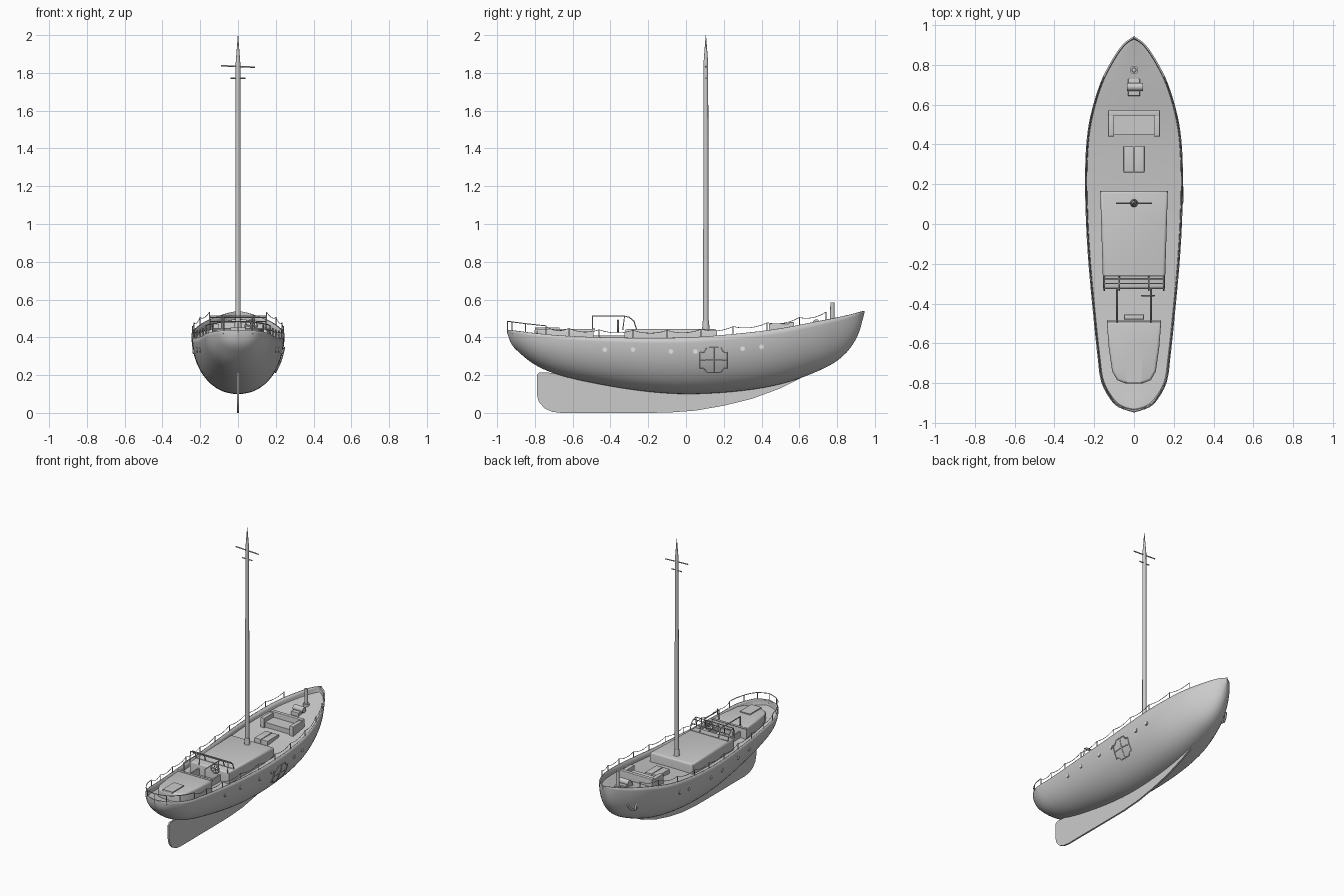
import bpy, bmesh, math
from mathutils import Vector, Matrix

cube = bpy.data.objects.get("Cube")
if cube:
    bpy.data.objects.remove(cube)


def material(name, value):
    m = bpy.data.materials.new(name)
    m.use_nodes = True
    col = (value, value, value, 1)
    m.diffuse_color = col
    m.node_tree.nodes["Principled BSDF"].inputs["Base Color"].default_value = col
    return m


GREY = material("plain_grey", 0.6)
WHITE = material("porthole_white", 0.9)
made = []

# Hull lines: y, sheer height, keel height, half width
LINES = [(-.945, .44, .42, 0), (-.93, .438, .375, .06), (-.9, .434, .335, .105),
         (-.8, .422, .255, .163), (-.67, .41, .2, .183), (-.45, .4, .15, .206),
         (-.2, .397, .112, .229), (.02, .4, .1, .242), (.28, .42, .115, .246),
         (.5, .447, .152, .228), (.7, .485, .222, .173), (.83, .511, .3, .108),
         (.91, .53, .41, .05), (.945, .54, .53, 0)]


def lines_at(y):
    """Smooth sheer, keel and half width at a station."""
    last = len(LINES) - 1
    i = max(k for k in range(last) if LINES[k][0] <= y + 1e-9 or k == 0)
    a, b = LINES[i], LINES[i + 1]
    p, n = LINES[max(i - 1, 0)], LINES[min(i + 2, last)]
    h = b[0] - a[0]
    t = min(max((y - a[0]) / h, 0), 1)
    out = []
    for c in (1, 2, 3):
        m0 = (b[c] - p[c]) / (b[0] - p[0]) * h
        m1 = (n[c] - a[c]) / (n[0] - a[0]) * h
        out.append((2*t**3 - 3*t*t + 1) * a[c] + (t**3 - 2*t*t + t) * m0
                   + (3*t*t - 2*t**3) * b[c] + (t**3 - t*t) * m1)
    return out[0], out[1], max(out[2], 0)


def half_width(y, z):
    s, b, w = lines_at(y)
    d = min(max((s - z) / max(s - b, .001), 0), 1)
    return w * math.sqrt(1 - d * d) ** .92


def finish(bm, name, mat=GREY):
    me = bpy.data.meshes.new(name)
    bm.to_mesh(me)
    bm.free()
    ob = bpy.data.objects.new(name, me)
    bpy.context.collection.objects.link(ob)
    me.materials.append(mat)
    made.append(ob)
    return ob


def loft(name, rows):
    bm = bmesh.new()
    grid = [[bm.verts.new(p) for p in r] for r in rows]
    for a, b in zip(grid, grid[1:]):
        for j in range(len(a) - 1):
            bm.faces.new((a[j], a[j + 1], b[j + 1], b[j]))
    bmesh.ops.remove_doubles(bm, verts=bm.verts, dist=.0005)
    return finish(bm, name)


def prism(name, outline, depth, bevel=0):
    """Solid swept from a flat outline of 3D points along a vector."""
    bm = bmesh.new()
    face = bm.faces.new([bm.verts.new(p) for p in outline])
    ext = bmesh.ops.extrude_face_region(bm, geom=[face])
    moved = [v for v in ext["geom"] if isinstance(v, bmesh.types.BMVert)]
    bmesh.ops.translate(bm, verts=moved, vec=depth)
    bmesh.ops.recalc_face_normals(bm, faces=bm.faces)
    if bevel:
        top = [e for e in bm.edges if all(v in moved for v in e.verts)]
        bmesh.ops.bevel(bm, geom=top, offset=bevel, segments=3, profile=.5, affect='EDGES')
    return finish(bm, name)


def block(name, x0, x1, y0, y1, z0, z1, bevel=0):
    return prism(name, [(x0, y0, z0), (x1, y0, z0), (x1, y1, z0), (x0, y1, z0)],
                 (0, 0, z1 - z0), bevel)


def rod(name, p, q, r1, r2=None, mat=GREY, sides=16):
    p, q = Vector(p), Vector(q)
    bm = bmesh.new()
    turn = (q - p).to_track_quat('Z', 'Y').to_matrix().to_4x4()
    bmesh.ops.create_cone(bm, cap_ends=True, segments=sides, radius1=r1,
                          radius2=r1 if r2 is None else r2, depth=(q - p).length,
                          matrix=Matrix.Translation((p + q) / 2) @ turn)
    return finish(bm, name, mat)


def tubes(name, paths, r, closed=False):
    cu = bpy.data.curves.new(name, 'CURVE')
    cu.dimensions = '3D'
    cu.bevel_depth = r
    cu.bevel_resolution = 1
    cu.use_fill_caps = True
    for path in paths:
        sp = cu.splines.new('POLY')
        sp.points.add(len(path) - 1)
        for pt, co in zip(sp.points, path):
            pt.co = (*co, 1)
        sp.use_cyclic_u = closed
    ob = bpy.data.objects.new(name, cu)
    cu.materials.append(GREY)
    bpy.context.collection.objects.link(ob)


# Hull shell with bulwark
N, M = 56, 32
stations = [-.945 * math.cos(math.pi * i / N) for i in range(N + 1)]
rows = []
for y in stations:
    s, b, w = lines_at(y)
    row = []
    for j in range(M + 1):
        t = math.pi * j / M
        c = math.cos(t)
        row.append((w * math.copysign(abs(c) ** .92, c), y, s - (s - b) * math.sin(t)))
    rows.append(row)
hull = loft("hull", rows)
shell = hull.modifiers.new("thickness", 'SOLIDIFY')
shell.thickness = .009
shell.offset = -1

# Deck with a little camber
DROP = .04
rows = []
for y in stations:
    s, b, w = lines_at(y)
    if s - b > DROP + .015:
        e = half_width(y, s - DROP) - .003
        rows.append([(e * k / 4, y, s - DROP + .006 * (1 - (k / 4) ** 2)) for k in range(-4, 5)])
loft("deck", rows)

# Keel fin
fin = [(-.79, .2), (-.775, .215), (-.74, .215), (-.5, .18), (-.2, .13), (.2, .13), (.5, .17),
       (.62, .19), (.5, .13), (.35, .075), (.2, .038), (.05, .012), (-.1, .001), (-.3, 0),
       (-.66, 0), (-.71, .006), (-.75, .025), (-.78, .06), (-.79, .1)]
prism("keel_fin", [(-.006, y, z) for y, z in fin], (.012, 0, 0))


def mirrored(half, z):
    return [(x, y, z) for x, y in half] + [(-x, y, z) for x, y in reversed(half)]


# Cabins, cockpit and companion hatch
prism("main_cabin", mirrored([(.17, .165), (.165, 0), (.155, -.325)], .34), (0, 0, .103), .014)
prism("aft_cabin", mirrored([(.137, -.49), (.127, -.62), (.11, -.74), (.085, -.785),
                             (.04, -.803)], .35), (0, 0, .095), .014)
block("companion_hatch", -.04, .04, -.8, -.67, .4, .452)
block("cockpit_step", -.05, .05, -.48, -.455, .35, .41, .005)
for side in (-1, 1):
    block("cockpit_coaming", side * .085 - .005, side * .085 + .005, -.49, -.325, .35, .41)

# Windscreen frame and cockpit frame
arc = [(-.335, .44), (-.325, .512), (-.3, .506), (-.275, .485), (-.262, .443)]
tubes("windscreen_uprights", [[(x, y, z) for y, z in arc] for x in (-.15, -.075, .075, .15)], .0035)
tubes("windscreen_bars", [[(-.15, y, z), (.15, y, z)] for y, z in arc[1:]], .003)
tubes("cockpit_frame", [[(x, -.495, .38), (x, -.495, .513), (x, -.325, .513)]
                        for x in (-.085, .085)], .004)
rod("cockpit_crossbar", (-.137, -.488, .443), (.137, -.488, .443), .006)
circle = [math.tau * k / 20 for k in range(20)]
tubes("steering_wheel", [[(.07 + .032 * math.cos(a), -.36, .46 + .032 * math.sin(a))
                          for a in circle]], .004, True)
tubes("wheel_spokes", [[(.07 - .032 * math.cos(a), -.36, .46 - .032 * math.sin(a)),
                        (.07 + .032 * math.cos(a), -.36, .46 + .032 * math.sin(a))]
                       for a in circle[:10:3]], .0025)

# Mast and crossbars
rod("mast_collar", (0, .105, .43), (0, .105, .49), .021, .016)
rod("mast", (0, .105, .36), (0, .105, 1.85), .0145, .0125)
rod("mast_tip", (0, .105, 1.85), (0, .105, 2), .0125, .001)
rod("upper_crossbar", (-.09, .105, 1.838), (.09, .105, 1.83), .004, sides=8)
rod("lower_crossbar", (-.04, .105, 1.772), (.04, .105, 1.772), .004, sides=8)

# Foredeck fittings: twin hatch, bench, windlass, bollard
for x in (-.052, .002):
    block("deck_hatch", x, x + .05, .26, .39, .37, .416, .003)
block("bench_back", -.13, .13, .545, .572, .4, .48, .004)
for x in (-.13, .1):
    block("bench_arm", x, x + .03, .44, .55, .39, .472, .004)
block("bench_seat", -.1, .1, .45, .55, .39, .44)
block("windlass_base", -.03, .03, .645, .73, .43, .466, .004)
rod("windlass_drum", (-.035, .69, .475), (.045, .69, .475), .02)
rod("bollard", (0, .775, .45), (0, .775, .585), .013, .011)
rod("bollard_foot", (0, .775, .455), (0, .775, .48), .021)


# Stanchions, lifelines and stern rail
def rail_point(side, y, up):
    s, b, w = lines_at(y)
    return (side * max(w - .005, 0), y, s + up)


posts = [.74, .6, .43, .25, .08, -.1, -.28, -.46, -.62, -.74]
stern = [-.74, -.8, -.85, -.89, -.92, -.937, -.945]
for side in (-1, 1):
    tubes("stanchions", [[rail_point(side, y, -.03), rail_point(side, y, .042)]
                         for y in posts], .003)
    wire = []
    for a, b in zip(posts, posts[1:]):
        for k in range(6):
            f = k / 6
            wire.append(rail_point(side, a + (b - a) * f, .04 - .06 * f * (1 - f)))
    tubes("lifeline", [wire + [rail_point(side, posts[-1], .04)]], .0018)
    tubes("stern_rail", [[rail_point(side, y, .045) for y in stern]], .0028)
    tubes("stern_posts", [[rail_point(side, y, -.02), rail_point(side, y, .045)]
                          for y in stern[2::2]], .003)

    # Portholes along each side
    for y, z in ((-.43, .335), (-.28, .335), (-.08, .325), (.05, .325), (.3, .34), (.4, .35)):
        x = half_width(y, z)
        rod("porthole_rim", (side * (x - .01), y, z), (side * (x + .003), y, z), .014)
        rod("porthole", (side * (x - .01), y, z), (side * (x + .005), y, z), .0105, mat=WHITE)

# Side fitting that follows the hull
rows = []
for k in range(9):
    y = .075 + .145 * k / 8
    low, high = (.215, .345) if 1 < k < 7 else (.235, .32)
    rows.append([(half_width(y, z) + .005, y, z)
                 for z in (high + (low - high) * j / 6 for j in range(7))])
loft("side_fitting", rows)
tubes("side_fitting_ribs", [[r[j] for r in rows] for j in (0, 3, 6)]
      + [rows[k] for k in (0, 4, 8)], .003)

# Bow anchor
ax = -half_width(.75, .36) - .01
tubes("bow_anchor", [[(ax + .01, .74, .42), (ax + .01, .76, .34)],
                     [(ax + .02, .70, .37), (ax + .015, .73, .34), (ax + .012, .76, .335),
                      (ax + .025, .79, .345), (ax + .035, .81, .38)]], .007)

bpy.ops.object.select_all(action='DESELECT')
for ob in made:
    ob.select_set(True)
bpy.context.view_layer.objects.active = made[0]
bpy.ops.object.shade_smooth_by_angle(angle=math.radians(35))
